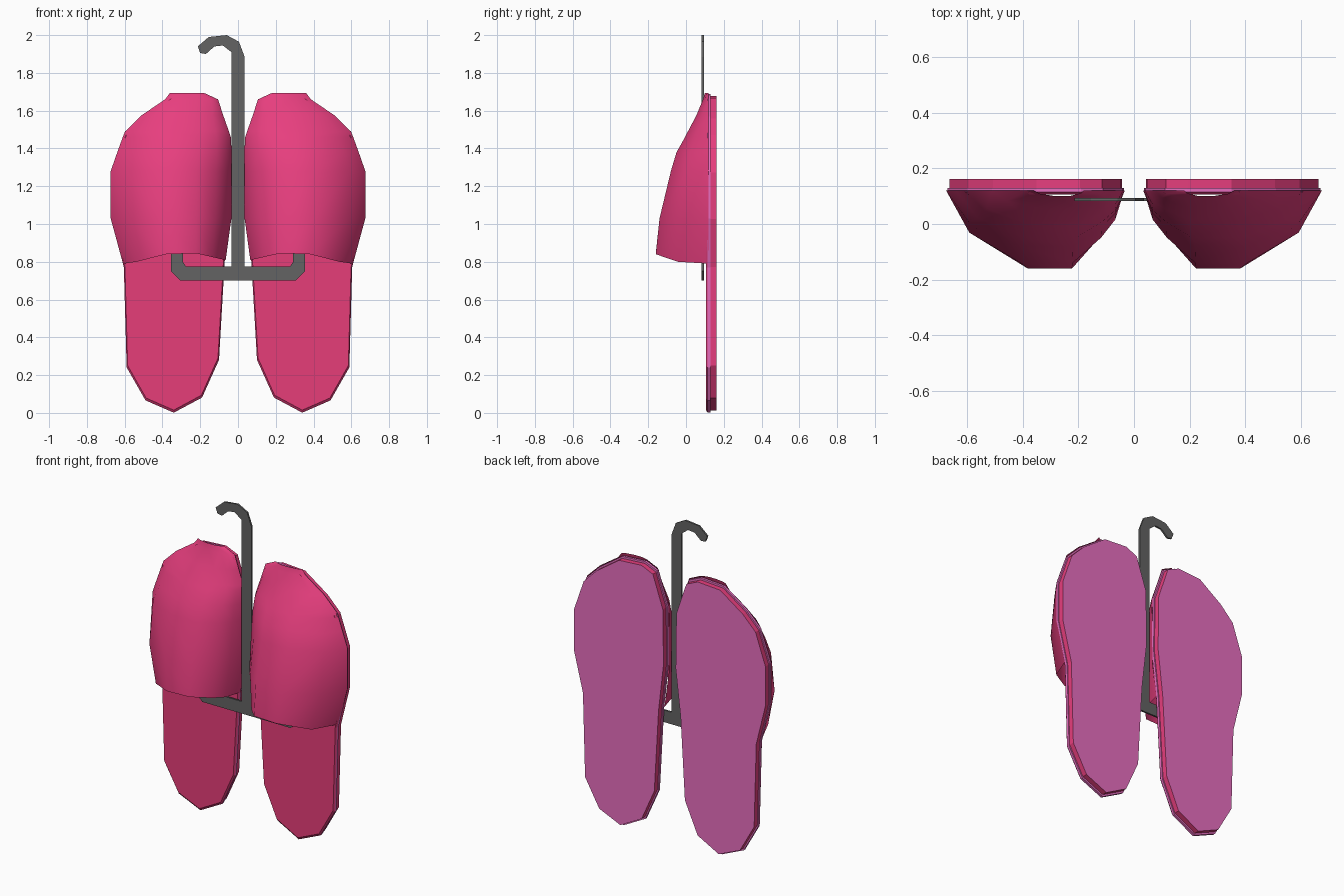
import bpy, bmesh, math

if "Cube" in bpy.data.objects:
    bpy.data.objects.remove(bpy.data.objects["Cube"])


def mat(name, r, g, b):
    m = bpy.data.materials.new(name)
    m.diffuse_color = (r, g, b, 1)
    m.use_nodes = True
    m.node_tree.nodes["Principled BSDF"].inputs["Base Color"].default_value = m.diffuse_color
    return m


PINK = mat("pink fabric", 0.82, 0.05, 0.215)
INSOLE = mat("insole pink", 0.79, 0.048, 0.19)
PURPLE = mat("purple outsole", 0.80, 0.155, 0.52)
GREY = mat("grey hanger plastic", 0.125, 0.125, 0.125)


def make(name, bm, mats, mirror=False):
    me = bpy.data.meshes.new(name)
    bm.to_mesh(me)
    bm.free()
    ob = bpy.data.objects.new(name, me)
    bpy.context.collection.objects.link(ob)
    for m in mats:
        me.materials.append(m)
    if mirror:
        mod = ob.modifiers.new("mirror", 'MIRROR')
        mod.use_mirror_merge = False
    return ob


def loft(rings, closed, caps):
    bm = bmesh.new()
    vs = [[bm.verts.new(p) for p in ring] for ring in rings]
    n = len(rings[0])
    for a, b in zip(vs, vs[1:]):
        for i in range(n if closed else n - 1):
            j = (i + 1) % n
            bm.faces.new((a[i], a[j], b[j], b[i]))
    if caps:
        bm.faces.new(vs[0])
        bm.faces.new(vs[-1])
        bmesh.ops.recalc_face_normals(bm, faces=bm.faces)
    bm.normal_update()
    return bm


# Soles: insole with a wider rim and a slightly inset outsole behind it
outline = [(.34, .0), (.49, .065), (.59, .24), (.605, .77), (.67, 1.03), (.67, 1.28),
           (.60, 1.48), (.51, 1.57), (.35, 1.68), (.19, 1.69), (.11, 1.655), (.04, 1.45),
           (.035, 1.1), (.07, .8), (.10, .28), (.19, .08)]
layers = [(.105, .975), (.115, .998), (.13, .998), (.13, .977), (.162, .977)]
rings = [[(.35 + (x - .35) * s, y, .85 + (z - .85) * (1 - (1 - s) * .7)) for x, z in outline]
         for y, s in layers]
bm = loft(rings, True, True)
for f in bm.faces:
    y = f.calc_center_median().y
    if f.normal.y > .5 or .116 < y < .131:      # back and the thin lip
        f.material_index = 2
    elif f.normal.y < -.95:                     # foot bed
        f.material_index = 1
make("soles", bm, [PINK, INSOLE, PURPLE], True)

# Uppers: open shell lofted from the mouth to the toe
section = [(0, 0), (.05, .4), (.13, .65), (.29, 1), (.58, 1), (.87, .58), (1, 0)]
mouth = [.81, .815, .825, .845, .84, .80, .79]
rows = [(None, .065, .609, -.16), (1.03, .035, .674, -.14), (1.28, .033, .674, -.08),
        (1.38, .034, .639, -.05), (1.46, .038, .61, -.005), (1.49, .048, .598, .01),
        (1.575, .078, .511, .055), (1.66, .106, .386, .09), (1.694, .18, .36, .10)]
rings = [[(xi + u * (xo - xi), .12 + d * (y - .12), mouth[i] if z is None else z)
          for i, (u, d) in enumerate(section)] for z, xi, xo, y in rows]
bm = loft(rings, False, False)
for f in bm.faces:
    f.smooth = True
make("uppers", bm, [PINK], True)

# Hanger: one flat plate with prongs, stem and hook
plate = [(-.035, .775), (-.275, .775), (-.292, .80), (-.292, .93), (-.355, .93), (-.355, .75),
         (-.305, .70), (.305, .70), (.355, .75), (.355, .93), (.292, .93), (.292, .80),
         (.275, .775), (.035, .775), (.035, 1.885), (.005, 1.965), (-.06, 2.0), (-.155, 1.99),
         (-.213, 1.94), (-.20, 1.905), (-.17, 1.9), (-.125, 1.94), (-.08, 1.945), (-.035, 1.91)]
bm = loft([[(x, y, z) for x, z in plate] for y in (.083, .094)], True, True)
make("hanger", bm, [GREY])
